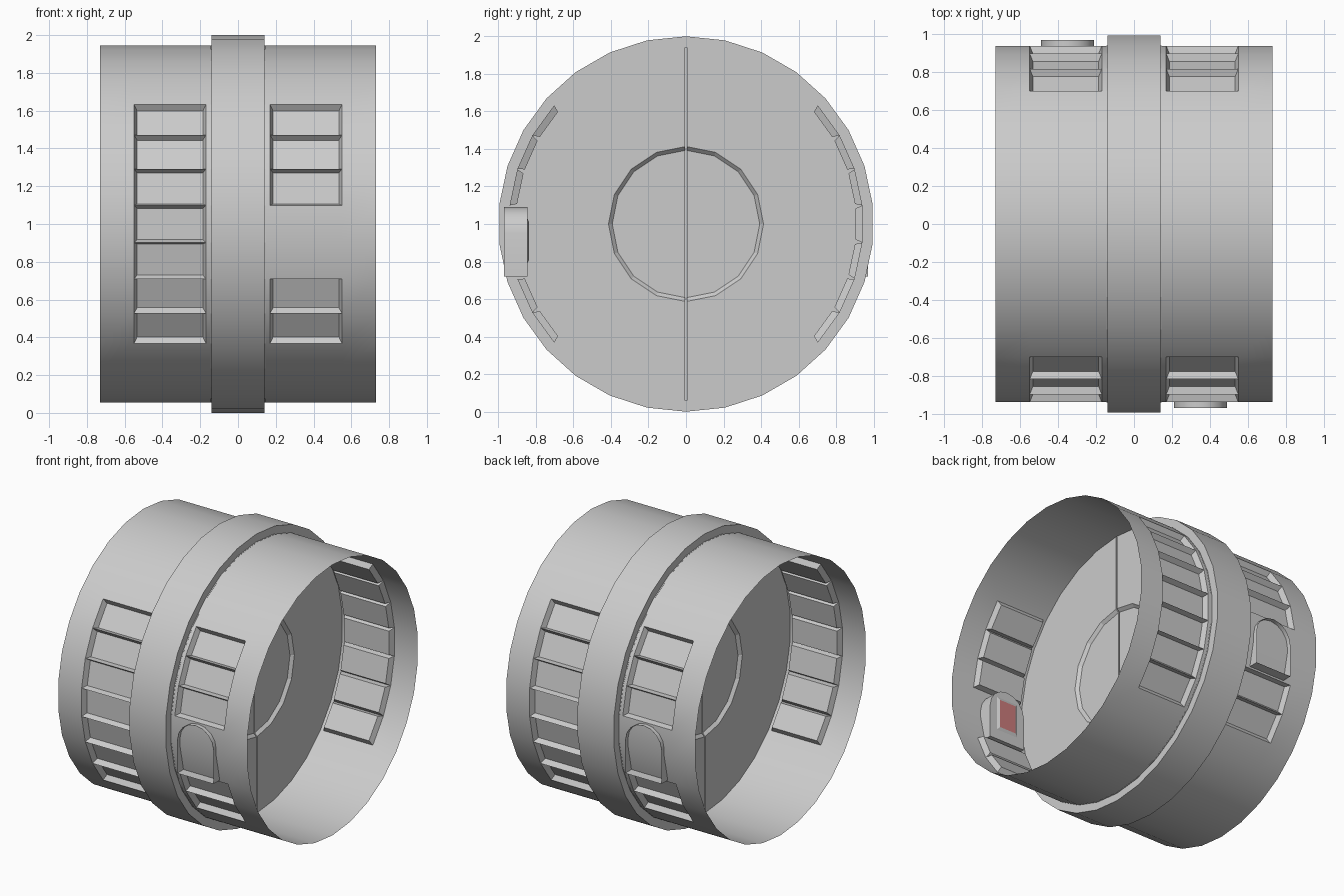
import bpy, bmesh
from math import sin, cos, pi, atan2, degrees
from mathutils import Matrix, Vector

if "Cube" in bpy.data.objects:
    bpy.data.objects.remove(bpy.data.objects["Cube"])

SIDES = 30
AXIS_Z = 1.0


def finish(bm, name, smooth=True, mat=None):
    me = bpy.data.meshes.new(name)
    bm.to_mesh(me)
    bm.free()
    ob = bpy.data.objects.new(name, me)
    bpy.context.collection.objects.link(ob)
    if mat:
        me.materials.append(mat)
    if smooth:
        bpy.ops.object.select_all(action='DESELECT')
        ob.select_set(True)
        bpy.context.view_layer.objects.active = ob
        bpy.ops.object.shade_smooth_by_angle(angle=0.5)
    return ob


def lathe(profile, caps=False):
    """Rings of (x, radius) swept round the horizontal axis, facing outwards."""
    bm = bmesh.new()
    rings = []
    for x, r in profile:
        rings.append([bm.verts.new((x, r * sin(2 * pi * i / SIDES),
                                    AXIS_Z + r * cos(2 * pi * i / SIDES)))
                      for i in range(SIDES)])
    for a, b in zip(rings, rings[1:]):
        for i in range(SIDES):
            j = (i + 1) % SIDES
            bm.faces.new((a[i], a[j], b[j], b[i]))
    if caps:
        bm.faces.new(rings[0])
        bm.faces.new(rings[-1])
        bmesh.ops.recalc_face_normals(bm, faces=bm.faces)
    else:
        bm.normal_update()
        f = max(bm.faces, key=lambda q: abs(q.calc_center_median().y))
        if f.normal.y * f.calc_center_median().y < 0:
            bmesh.ops.reverse_faces(bm, faces=bm.faces)
    bm.normal_update()
    return bm


# open shell with rows of recessed panels
bm = lathe([(x, 0.945) for x in (-0.73, -0.55, -0.17, 0.17, 0.55, 0.73)])
panels = []
for f in bm.faces:
    c = f.calc_center_median()
    elev = degrees(atan2(c.z - AXIS_Z, abs(c.y)))
    latch_gap = c.x * c.y < 0 and -15 < elev < 3
    if 0.2 < abs(c.x) < 0.5 and abs(elev) < 40 and not latch_gap:
        panels.append(f)
bmesh.ops.inset_individual(bm, faces=panels, thickness=0.016, depth=-0.037,
                           use_even_offset=True)
finish(bm, "outer_shell")

# raised middle belt
finish(lathe([(-0.14, 0.94), (-0.14, 1.0), (0.14, 1.0), (0.14, 0.94)]), "middle_belt")

# dividing door with round recess and centre seam on both sides
door = finish(lathe([(-0.146, 0.946), (0.146, 0.946)], caps=True), "dividing_door", False)
cutters = []
for s in (-1, 1):
    bm = bmesh.new()
    bmesh.ops.create_cone(bm, cap_ends=True, segments=16, radius1=0.393, radius2=0.433,
                          depth=0.04,
                          matrix=Matrix.Translation((s * 0.146, 0, AXIS_Z))
                          @ Matrix.Rotation(s * pi / 2, 4, 'Y'))
    cutters.append(finish(bm, "recess_cutter", False))
    bm = bmesh.new()
    bmesh.ops.create_cube(bm, size=1, matrix=Matrix.Translation((s * 0.146, 0, AXIS_Z))
                          @ Matrix.Diagonal((0.08, 0.008, 2.2, 1)))
    cutters.append(finish(bm, "seam_cutter", False))
bpy.ops.object.select_all(action='DESELECT')
bpy.context.view_layer.objects.active = door
door.select_set(True)
for c in cutters:
    c.hide_render = True
    m = door.modifiers.new("cut", 'BOOLEAN')
    m.operation = 'DIFFERENCE'
    m.solver = 'EXACT'
    m.object = c
    bpy.ops.object.modifier_apply(modifier=m.name)
    bpy.data.objects.remove(c)

# arched control housings: open outside, capped inside with a red plate
red = bpy.data.materials.new("red_plate")
red.diffuse_color = (0.6, 0.2, 0.2, 1)
red.use_nodes = True
red.node_tree.nodes["Principled BSDF"].inputs["Base Color"].default_value = red.diffuse_color
CX, HALF, Z0, Z1 = 0.35, 0.14, 0.72, 1.09
outline = [(CX - HALF, Z0), (CX + HALF, Z0)]
outline += [(CX + HALF * cos(pi * i / 8), Z1 - HALF + HALF * sin(pi * i / 8))
            for i in range(9)]


def rect(hw, hh, y):
    return [Vector((CX + a * hw, y, 0.91 + b * hh))
            for a, b in ((-1, -1), (1, -1), (1, 1), (-1, 1))]


def band(bm, a, b):
    for i in range(len(a)):
        j = (i + 1) % len(a)
        bm.faces.new((a[i], a[j], b[j], b[i]))


for side, turn in (("front", 0), ("back", pi)):
    rot = Matrix.Rotation(turn, 4, 'Z')
    bm = bmesh.new()
    outer = [bm.verts.new((x, -0.97, z)) for x, z in outline]
    inner = [bm.verts.new((x, -0.845, z)) for x, z in outline]
    band(bm, outer, inner)
    bm.faces.new(inner[::-1])
    base = [bm.verts.new(v) for v in rect(0.085, 0.12, -0.845)]
    top = [bm.verts.new(v) for v in rect(0.065, 0.10, -0.836)]
    band(bm, base, top)
    bm.transform(rot)
    finish(bm, side + "_control_housing")
    bm = bmesh.new()
    bm.faces.new([bm.verts.new(v) for v in rect(0.065, 0.10, -0.836)][::-1])
    bm.transform(rot)
    finish(bm, side + "_control_plate", False, red)
